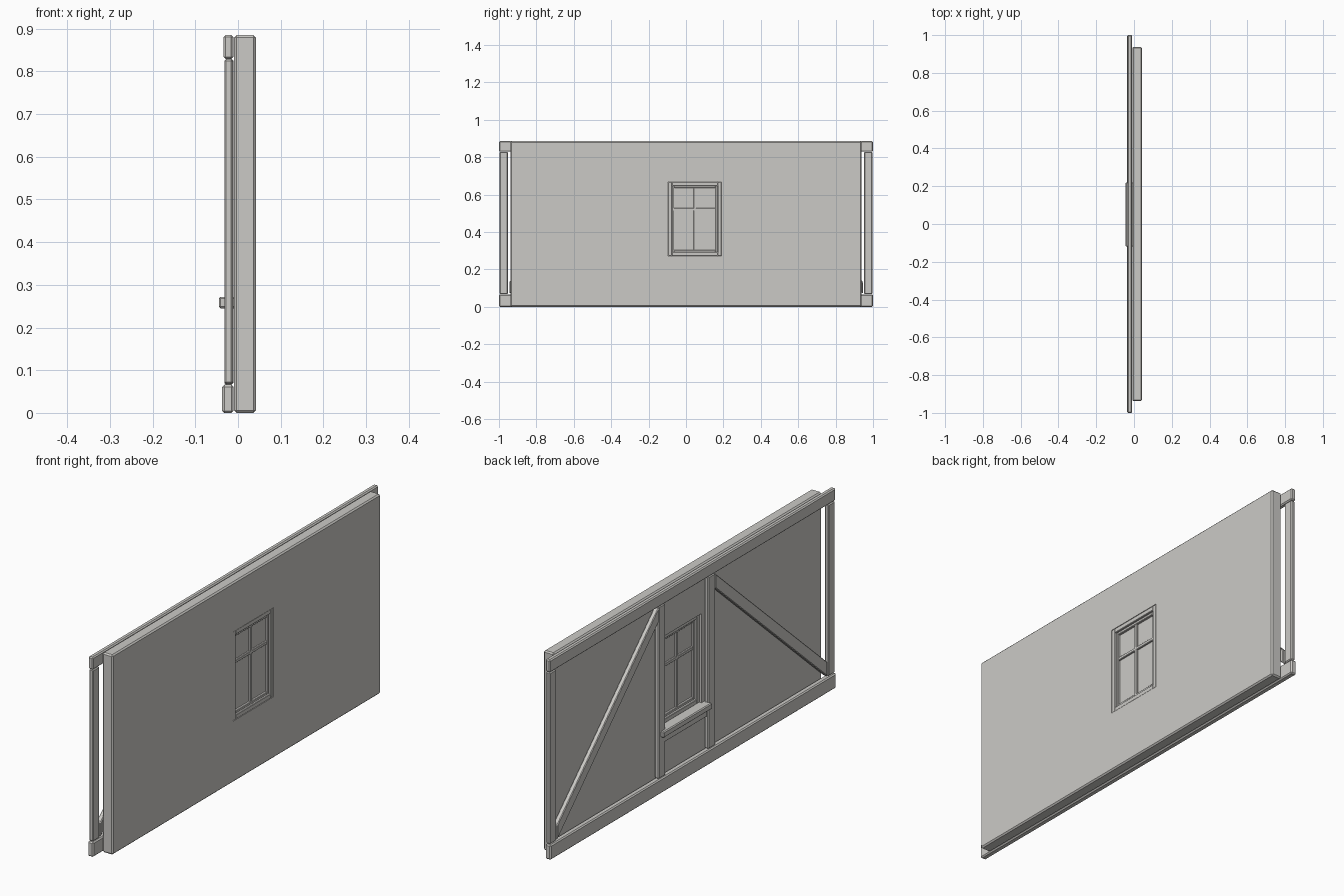
import bpy
import bmesh

if "Cube" in bpy.data.objects:
    bpy.data.objects.remove(bpy.data.objects["Cube"], do_unlink=True)

GREY = (0.60, 0.59, 0.565, 1.0)
mat = bpy.data.materials.new("plain_grey")
mat.use_nodes = True
mat.diffuse_color = GREY
mat.node_tree.nodes["Principled BSDF"].inputs["Base Color"].default_value = GREY


def prism(name, x, outline, bevel=0.004):
    """Extrude a (y, z) outline along x, with softened edges."""
    bm = bmesh.new()
    face = bm.faces.new([bm.verts.new((x[0], y, z)) for y, z in outline])
    out = bmesh.ops.extrude_face_region(bm, geom=[face])
    moved = [v for v in out["geom"] if isinstance(v, bmesh.types.BMVert)]
    bmesh.ops.translate(bm, verts=moved, vec=(x[1] - x[0], 0, 0))
    bmesh.ops.recalc_face_normals(bm, faces=bm.faces)
    mesh = bpy.data.meshes.new(name)
    bm.to_mesh(mesh)
    bm.free()
    mesh.materials.append(mat)
    obj = bpy.data.objects.new(name, mesh)
    bpy.context.collection.objects.link(obj)
    if bevel:
        mod = obj.modifiers.new("soft_edges", "BEVEL")
        mod.width = bevel
        mod.segments = 1
    return obj


def box(name, x, y, z, bevel=0.004):
    return prism(name, x, [(y[0], z[0]), (y[1], z[0]), (y[1], z[1]), (y[0], z[1])], bevel)


def rect_frame(name, x, y, z, w, bevel=0.002):
    """Four bars just inside a rectangle."""
    for i, side in enumerate(((y[0], y[0] + w), (y[1] - w, y[1]))):
        box(f"{name}_jamb_{i + 1}", x, side, z, bevel)
    for part, rail in (("bottom", (z[0], z[0] + w)), ("top", (z[1] - w, z[1]))):
        box(f"{name}_{part}", x, (y[0] + w, y[1] - w), rail, bevel)


# Wall panel with a window opening
WIN_Y, WIN_Z = (-0.095, 0.19), (0.272, 0.667)
wall = box("wall_panel", (-0.009, 0.042), (-0.938, 0.938), (0, 0.885), 0.006)
cutter = box("window_cutter", (-0.1, 0.1), WIN_Y, WIN_Z, 0)
cutter.hide_render = True
cut = wall.modifiers.new("window_opening", "BOOLEAN")
cut.operation = "DIFFERENCE"
cut.solver = "EXACT"
cut.object = cutter
bpy.context.view_layer.update()
baked = bpy.data.meshes.new_from_object(
    wall.evaluated_get(bpy.context.evaluated_depsgraph_get()))
wall.modifiers.clear()
wall.data = baked
bpy.data.objects.remove(cutter, do_unlink=True)

# Window: casing, sash, glazing bars and pane
rect_frame("window_casing", (0.0, 0.041), WIN_Y, WIN_Z, 0.02)
inner_y = (WIN_Y[0] + 0.02, WIN_Y[1] - 0.02)
inner_z = (WIN_Z[0] + 0.02, WIN_Z[1] - 0.02)
rect_frame("window_sash", (0.008, 0.034), inner_y, inner_z, 0.012)
mid_y = sum(WIN_Y) / 2
box("window_bar_upright", (0.010, 0.032), (mid_y - 0.007, mid_y + 0.007), inner_z, 0.002)
box("window_bar_cross", (0.010, 0.032), inner_y, (0.514, 0.528), 0.002)
box("window_pane", (0.018, 0.024), inner_y, inner_z, 0)

# Sill and the rail carrying it
box("window_sill", (-0.045, 0.004), (-0.12, 0.22), (0.245, 0.272))
box("sill_rail", (-0.029, -0.010), (-0.11, 0.19), (0.212, 0.245), 0.003)

# Timber frame beams
box("top_beam", (-0.034, -0.011), (-1, 1), (0.829, 0.885), 0.005)
box("bottom_beam", (-0.037, -0.010), (-1, 1), (0, 0.066), 0.005)

# Studs beside the window
for name, y in (("right_stud", (-0.16, -0.112)), ("left_stud", (0.188, 0.236))):
    box(name, (-0.032, -0.011), y, (0.066, 0.829))

# End posts and diagonal braces, one on each side
for name, s, stud in (("front", -1, -0.16), ("back", 1, 0.236)):
    box(f"{name}_end_post", (-0.032, -0.012), sorted((s * 0.952, s * 0.997)), (0.068, 0.828))
    prism(f"{name}_brace", (-0.032, -0.011),
          [(stud, 0.762), (stud, 0.826), (s * 0.945, 0.134), (s * 0.945, 0.07)], 0.003)
